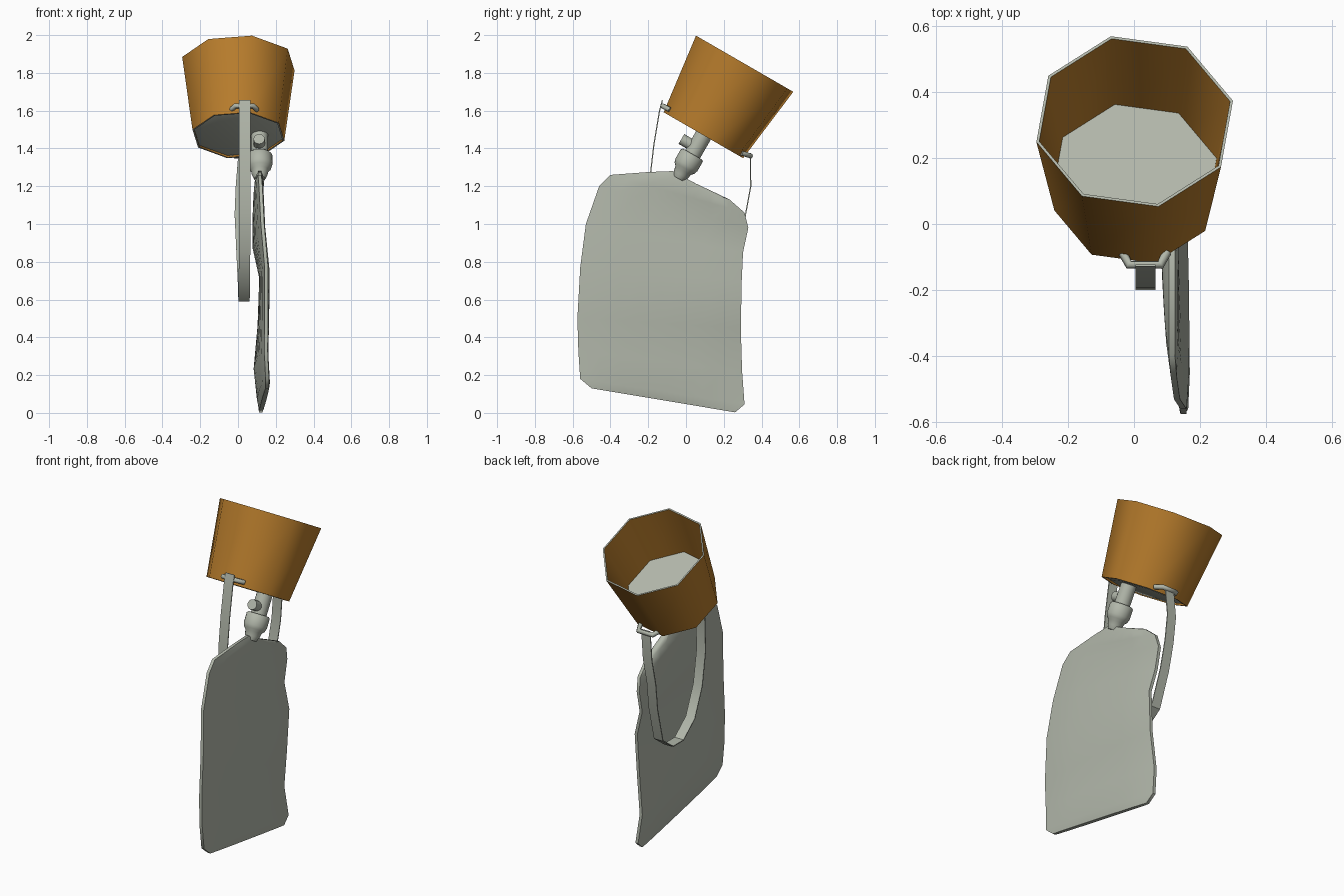
import bpy, bmesh, math
from mathutils import Matrix, Vector

if "Cube" in bpy.data.objects:
    bpy.data.objects.remove(bpy.data.objects["Cube"])


def material(name, rgb):
    m = bpy.data.materials.new(name)
    m.diffuse_color = (*rgb, 1)
    m.use_nodes = True
    m.node_tree.nodes["Principled BSDF"].inputs["Base Color"].default_value = m.diffuse_color
    return m


orange = material("orange", (0.47, 0.20, 0.025))
grey = material("pale grey", (0.44, 0.47, 0.40))


def finish(name, bm, mats, angle=50):
    bmesh.ops.recalc_face_normals(bm, faces=bm.faces)
    me = bpy.data.meshes.new(name)
    bm.to_mesh(me)
    bm.free()
    for m in mats:
        me.materials.append(m)
    me.shade_smooth()
    me.set_sharp_from_angle(angle=math.radians(angle))
    ob = bpy.data.objects.new(name, me)
    bpy.context.collection.objects.link(ob)
    return ob


def lathe(name, profile, origin, tilt, n, start=0, mats=(grey,), closed=False, rim=False):
    """Revolve (radius, height) points; closed joins last ring to first, else caps."""
    bm = bmesh.new()
    rings = []
    for r, h in profile:
        angles = [math.radians(start) + 2 * math.pi * i / n for i in range(n)]
        rings.append([bm.verts.new((r * math.cos(a), r * math.sin(a), h)) for a in angles])
    pairs = list(zip(rings, rings[1:]))
    if closed:
        pairs.append((rings[-1], rings[0]))
    else:
        bm.faces.new(rings[0])
        bm.faces.new(rings[-1])
    for a, b in pairs:
        for i in range(n):
            bm.faces.new((a[i], a[(i + 1) % n], b[(i + 1) % n], b[i]))
    if rim:
        bm.normal_update()
        for f in bm.faces:
            f.material_index = int(abs(f.normal.z) > 0.9)
    bm.transform(Matrix.Translation(origin) @ Matrix.Rotation(math.radians(tilt), 4, 'X'))
    return finish(name, bm, mats)


# Tilted octagonal bucket with pale cut rim, and thick floor
base = Vector((0.002, 0.092, 1.47))
lathe("bucket_wall", [(0.25, 0), (0.306, 0.437), (0.297, 0.437), (0.241, 0)],
      base, -30, 8, 13.6, (orange, grey), closed=True, rim=True)
lathe("bucket_floor", [(0.20, 0.0), (0.244, 0.012), (0.259, 0.11)], base, -30, 8, 13.6)

# Neck joint: flared foot sunk in the pouch, rounded collar, stem up to the bucket
lathe("neck_joint", [(0.03, 0.0), (0.042, 0.025), (0.047, 0.05), (0.061, 0.065), (0.067, 0.085),
                     (0.067, 0.142), (0.058, 0.15), (0.045, 0.15), (0.045, 0.285)],
      (0.115, -0.04, 1.24), -30, 16)
lathe("side_stub", [(0.03, 0), (0.03, 0.08)], (0.112, 0.045, 1.41), 60, 12)


# Hanging strap: thin ribbon swept along a y-z path (x, y, z)
path = [(0.035, -0.125, 1.655), (0.035, -0.14, 1.60), (0.035, -0.17, 1.42),
        (0.035, -0.19, 1.25), (0.035, -0.197, 1.05), (0.035, -0.165, 0.85),
        (0.033, -0.09, 0.68), (0.032, 0.02, 0.592), (0.032, 0.12, 0.592),
        (0.03, 0.22, 0.665), (0.02, 0.285, 0.88), (0.012, 0.315, 1.05),
        (0.018, 0.343, 1.20), (0.032, 0.34, 1.375)]
bm = bmesh.new()
rings = []
for i, (x, y, z) in enumerate(path):
    a, b = path[max(i - 1, 0)], path[min(i + 1, len(path) - 1)]
    t = Vector((0, b[1] - a[1], b[2] - a[2])).normalized()
    nrm = Vector((0, -t.z, t.y)) * 0.003
    c = Vector((x, y, z))
    rings.append([bm.verts.new(c + Vector((sx * 0.03, 0, 0)) + nrm * sn)
                  for sx, sn in ((-1, -1), (1, -1), (1, 1), (-1, 1))])
for a, b in zip(rings, rings[1:]):
    for i in range(4):
        bm.faces.new((a[i], a[(i + 1) % 4], b[(i + 1) % 4], b[i]))
bm.faces.new(rings[0])
bm.faces.new(rings[-1])
finish("hanging_strap", bm, (grey,), 30)


# Wire brackets holding the strap at front and back
def bracket(name, y_in, z_in, y_out, z_out):
    pts = [(-0.035, y_in, z_in), (-0.015, y_out, z_out), (0.08, y_out, z_out), (0.1, y_in, z_in)]
    cu = bpy.data.curves.new(name, 'CURVE')
    cu.dimensions = '3D'
    cu.bevel_depth = 0.014
    cu.bevel_resolution = 1
    cu.use_fill_caps = True
    sp = cu.splines.new('POLY')
    sp.points.add(3)
    for p, co in zip(sp.points, pts):
        p.co = (*co, 1)
    cu.materials.append(grey)
    bpy.context.collection.objects.link(bpy.data.objects.new(name, cu))


bracket("front_bracket", -0.085, 1.605, -0.123, 1.625)
bracket("back_bracket", 0.295, 1.375, 0.343, 1.36)

# Flat wavy pouch: rows of (left x, y, z, right x, y, z), lofted as two thin skins
rows = [(0.155, -0.50, 0.13, 0.12, 0.26, 0.003), (0.155, -0.56, 0.18, 0.115, 0.31, 0.045),
        (0.148, -0.57, 0.33, 0.095, 0.297, 0.22), (0.15, -0.575, 0.50, 0.118, 0.29, 0.45),
        (0.15, -0.56, 0.77, 0.13, 0.295, 0.70), (0.13, -0.53, 1.00, 0.092, 0.302, 0.85),
        (0.12, -0.46, 1.20, 0.092, 0.33, 0.98), (0.115, -0.40, 1.26, 0.10, 0.31, 1.06),
        (0.115, -0.20, 1.275, 0.108, 0.23, 1.13), (0.115, -0.07, 1.28, 0.115, 0.05, 1.215)]
cols = 8
bm = bmesh.new()
skins = []
for side in (-1, 1):
    skin = []
    for j, row in enumerate(rows):
        a, b = Vector(row[:3]), Vector(row[3:])
        end = 0.2 if j in (0, 9) else 1
        line = []
        for i in range(cols + 1):
            u = i / cols
            p = a.lerp(b, u)
            p.x += side * (0.009 + 0.016 * end * math.sqrt(max(0, math.sin(math.pi * u))))
            line.append(bm.verts.new(p))
        skin.append(line)
    for r, s in zip(skin, skin[1:]):
        for i in range(cols):
            bm.faces.new((r[i], r[i + 1], s[i + 1], s[i]))
    skins.append(skin)
loops = []
for s in skins:
    loops.append(s[0] + [r[-1] for r in s[1:-1]] + s[-1][::-1] + [r[0] for r in s[-2:0:-1]])
n = len(loops[0])
for i in range(n):
    k = (i + 1) % n
    bm.faces.new((loops[0][i], loops[0][k], loops[1][k], loops[1][i]))
finish("flat_pouch", bm, (grey,), 50)
